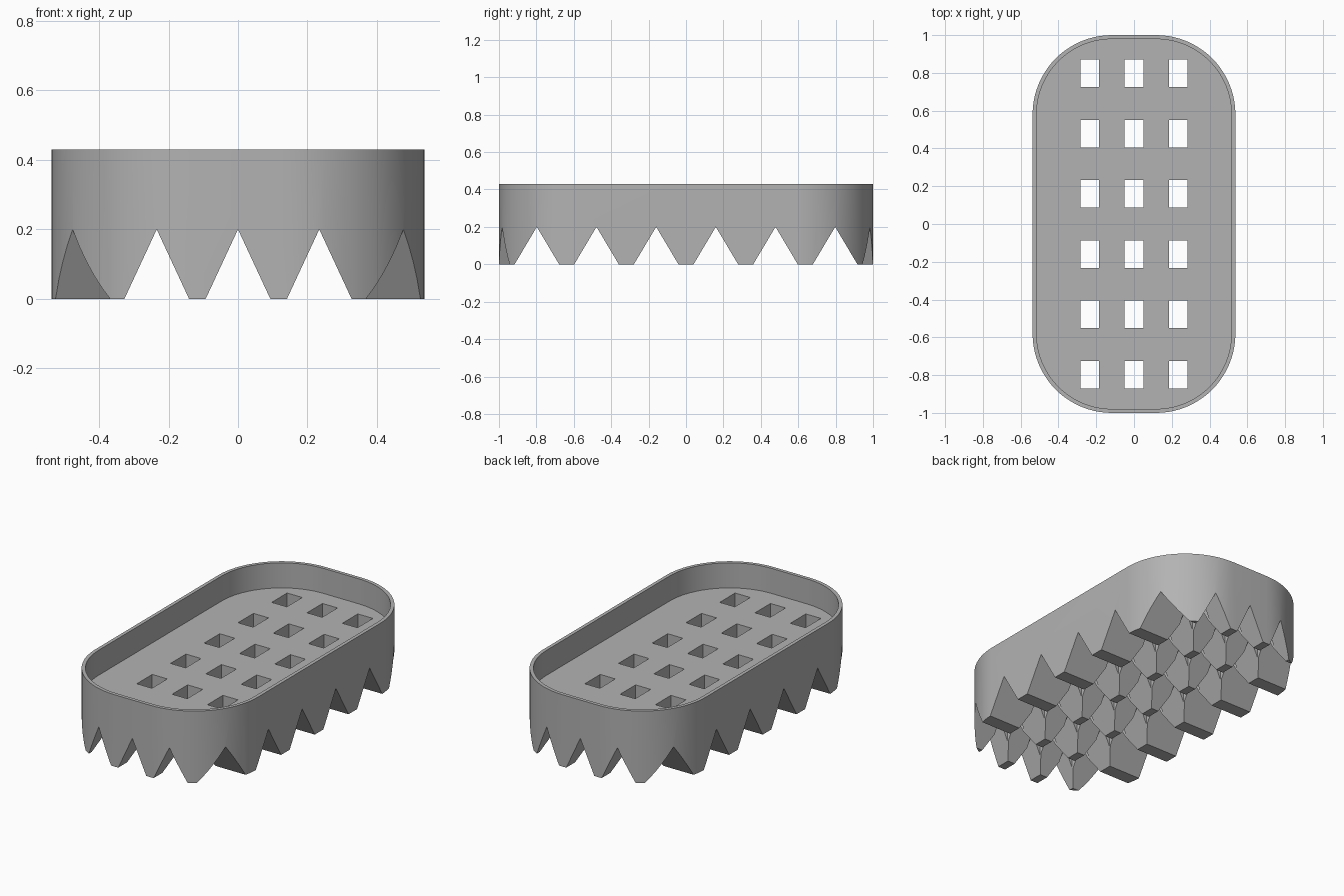
import bpy, bmesh
from math import sin, cos, pi

cube = bpy.data.objects.get("Cube")
if cube:
    bpy.data.objects.remove(cube, do_unlink=True)

HALF_X, HALF_Y, HEIGHT = 0.537, 1.0, 0.43
RADIUS, WALL, FLOOR = 0.42, 0.021, 0.28
GROOVE_TOP = 0.2
COLUMNS = [i * 0.234 for i in (-1, 0, 1)]
ROWS = [(i - 2.5) * 0.319 for i in range(6)]

grey = bpy.data.materials.new("plain grey")
grey.use_nodes = True
grey.diffuse_color = (0.45, 0.45, 0.45, 1)
grey.node_tree.nodes["Principled BSDF"].inputs["Base Color"].default_value = (0.45, 0.45, 0.45, 1)


def prism(name, base, offset):
    """Solid made by sweeping a closed outline along an offset."""
    bm = bmesh.new()
    face = bm.faces.new([bm.verts.new(p) for p in base])
    swept = bmesh.ops.extrude_face_region(bm, geom=[face])["geom"]
    bmesh.ops.translate(bm, vec=offset, verts=[v for v in swept if isinstance(v, bmesh.types.BMVert)])
    bmesh.ops.recalc_face_normals(bm, faces=bm.faces)
    mesh = bpy.data.meshes.new(name)
    bm.to_mesh(mesh)
    bm.free()
    mesh.materials.append(grey)
    obj = bpy.data.objects.new(name, mesh)
    bpy.context.collection.objects.link(obj)
    return obj


def rounded_outline(inset, z, steps=20):
    """Rounded rectangle at height z."""
    r = RADIUS - inset
    points = []
    for corner, (sx, sy) in enumerate([(1, 1), (-1, 1), (-1, -1), (1, -1)]):
        for i in range(steps + 1):
            a = (corner + i / steps) * pi / 2
            points.append((sx * (HALF_X - RADIUS) + r * cos(a),
                           sy * (HALF_Y - RADIUS) + r * sin(a), z))
    return points


def cut(target, cutter):
    mod = target.modifiers.new("cut", "BOOLEAN")
    mod.operation = "DIFFERENCE"
    mod.solver = "EXACT"
    mod.object = cutter
    bpy.context.view_layer.objects.active = target
    bpy.ops.object.modifier_apply(modifier=mod.name)
    bpy.data.objects.remove(cutter, do_unlink=True)


# Tray body with a shallow basin
tray = prism("soap_tray", rounded_outline(0, 0), (0, 0, HEIGHT))
cut(tray, prism("basin_cutter", rounded_outline(WALL, FLOOR), (0, 0, 0.5)))

# V grooves both ways leave the toothed feet
for x in COLUMNS:
    w = 0.093 * 1.5
    cut(tray, prism("groove_cutter", [(x - w, -1.2, -0.1), (x + w, -1.2, -0.1),
                                      (x, -1.2, GROOVE_TOP)], (0, 2.4, 0)))
for y in ROWS:
    w = 0.119 * 1.5
    cut(tray, prism("groove_cutter", [(-0.8, y - w, -0.1), (-0.8, y + w, -0.1),
                                      (-0.8, y, GROOVE_TOP)], (1.6, 0, 0)))

# Drain holes where the grooves cross
for x in COLUMNS:
    for y in ROWS:
        cut(tray, prism("hole_cutter", [(x + sx * 0.05, y + sy * 0.073, -0.2) for sx, sy in
                                        ((-1, -1), (1, -1), (1, 1), (-1, 1))], (0, 0, 0.6)))

bpy.ops.object.select_all(action="DESELECT")
tray.select_set(True)
bpy.context.view_layer.objects.active = tray
bpy.ops.object.shade_smooth_by_angle(angle=pi / 9)
